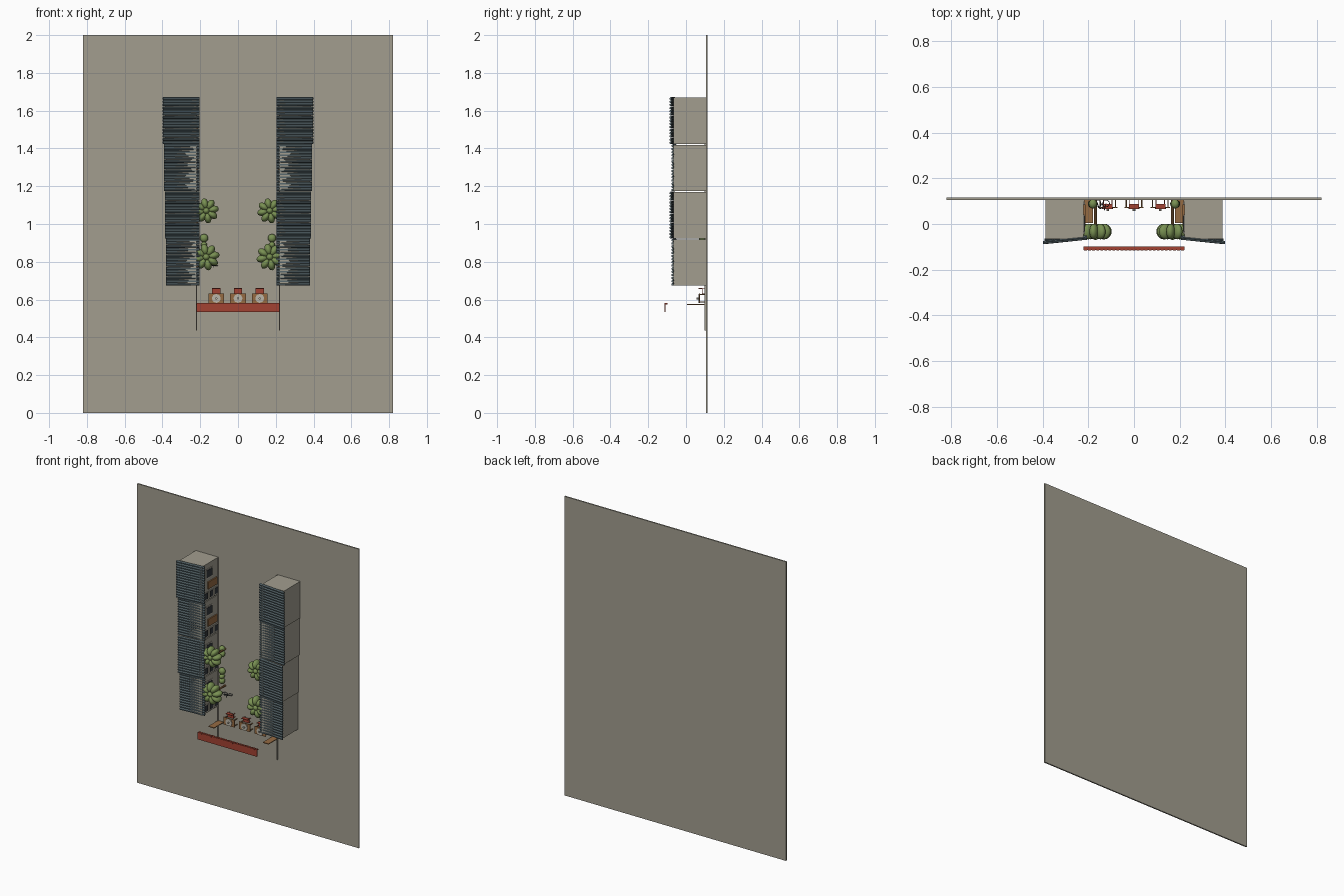
import bpy
import bmesh
from math import pi, cos, sin
from mathutils import Matrix, Vector

if "Cube" in bpy.data.objects:
    bpy.data.objects.remove(bpy.data.objects["Cube"])


def material(name, r, g, b):
    m = bpy.data.materials.new(name)
    m.use_nodes = True
    m.diffuse_color = (r, g, b, 1)
    m.node_tree.nodes["Principled BSDF"].inputs["Base Color"].default_value = (r, g, b, 1)
    return m


STONE = material("warm grey stone", .36, .34, .275)
SLATE = material("blue grey tile", .10, .14, .155)
GREEN = material("leaf green", .19, .28, .085)
RED = material("brick red", .36, .055, .032)
WOOD = material("brown wood", .30, .145, .055)
DARK = material("dark glass", .035, .04, .045)
PALE = material("pale cloth", .5, .47, .4)


class Part:
    """Collects primitives into one mesh object."""

    def __init__(self, name, mat, smooth=False):
        self.name, self.mat, self.smooth = name, mat, smooth
        self.bm = bmesh.new()

    def box(self, x0, x1, y0, y1, z0, z1):
        size = Matrix.Diagonal((abs(x1 - x0), abs(y1 - y0), abs(z1 - z0), 1))
        mid = Matrix.Translation(((x0 + x1) / 2, (y0 + y1) / 2, (z0 + z1) / 2))
        bmesh.ops.create_cube(self.bm, size=1, matrix=mid @ size)

    def rod(self, a, b, r, sides=6):
        a, b = Vector(a), Vector(b)
        d = b - a
        turn = d.to_track_quat('Z', 'Y').to_matrix().to_4x4()
        bmesh.ops.create_cone(self.bm, cap_ends=True, segments=sides, radius1=r, radius2=r,
                              depth=d.length, matrix=Matrix.Translation((a + b) / 2) @ turn)

    def blob(self, centre, radii, spin=0):
        m = Matrix.Translation(centre) @ Matrix.Rotation(spin, 4, 'Y') @ Matrix.Diagonal((*radii, 1))
        bmesh.ops.create_icosphere(self.bm, subdivisions=3, radius=1, matrix=m)

    def done(self):
        mesh = bpy.data.meshes.new(self.name)
        self.bm.to_mesh(mesh)
        self.bm.free()
        mesh.materials.append(self.mat)
        if self.smooth:
            for p in mesh.polygons:
                p.use_smooth = True
        ob = bpy.data.objects.new(self.name, mesh)
        bpy.context.collection.objects.link(ob)


# Ground slab
ground = Part("ground", STONE)
ground.box(-.82, .82, .106, .115, 0, 2)
ground.done()

# Two rows of four houses
STEP = .25
START = .672
for side, s in (("right", -1), ("left", 1)):
    walls = Part(side + "_house_walls", STONE)
    base = Part(side + "_roof_base", SLATE)
    tiles = Part(side + "_roof_tiles", SLATE)
    doors = Part(side + "_doors", WOOD)
    windows = Part(side + "_windows", DARK)
    frames = Part(side + "_window_frames", PALE)
    for i in range(4):
        z = START + i * STEP
        lift = .01 * (i % 2)
        outer = .38 + .006 * i
        walls.box(s * .22, s * (outer - .012), -.065, .107, z + .002, z + STEP - .003)
        # Sloping roof with rounded tile rows
        a = Vector((s * .205, -.058 - lift / 2, z))
        b = Vector((s * outer, -.072 - lift, z))
        rows = 15
        for k in range(rows):
            up = Vector((0, 0, STEP * (k + .5) / rows))
            tiles.rod(a + up, b + up, .0066)
        for k in range(rows * 2):
            if k % 2:
                up = Vector((0, .003, STEP * (k // 2 + 1) / rows - .004))
                base.rod(a + up, b + up, .005, 4)
        # Inward-facing doors, windows and frames
        doors.box(s * .212, s * .222, -.01, .085, z + .078, z + .125)
        windows.box(s * .215, s * .222, -.025, .035, z + .155, z + .205)
        frames.box(s * .217, s * .222, -.032, .042, z + .148, z + .212)
        for y in (-.04, .015, .065):
            windows.box(s * .215, s * .222, y, y + .03, z + .015, z + .055)
            frames.box(s * .217, s * .222, y - .005, y + .035, z + .01, z + .06)
    for part in (walls, base, tiles, doors, windows, frames):
        part.done()

    # Kerb along the houses
    kerb = Part(side + "_kerb", STONE)
    kerb.box(s * .217, s * .222, .097, .107, .435, 1.67)
    kerb.done()

    # Gate panel
    gate = Part(side + "_gate_panel", WOOD)
    gate.box(s * .18, s * .222, .005, .106, .572, .577)
    gate.done()

    # Trees with lobed crowns
    for n, (z, r) in enumerate(((.825, .07), (1.07, .066))):
        crown = Part(f"{side}_tree_crown_{n + 1}", GREEN, True)
        x = s * .168
        for k in range(8):
            t = k * pi / 4 + .2
            crown.blob((x + cos(t) * r * .56, -.033, z + sin(t) * r * .56),
                       (r * .46, .034, r * .29), -t)
        crown.blob((x, -.036, z), (r * .3, .034, r * .3))
        crown.done()
        trunk = Part(f"{side}_tree_trunk_{n + 1}", WOOD)
        trunk.rod((x, -.02, z), (x, .107, z), .006, 8)
        trunk.done()

    # Low bushes on the ground
    bushes = Part(side + "_bushes", GREEN, True)
    for z, r in ((.86, .019), (.89, .016), (.925, .022), (1.04, .02), (1.075, .018)):
        bushes.blob((s * .18, .088, z), (r, .02, r))
    bushes.done()

# Red gate roof with ribbed top
canopy = Part("gate_canopy", RED)
canopy.box(-.22, .22, -.114, -.108, .535, .582)
canopy.box(-.22, .22, -.112, -.098, .576, .58)
for k in range(25):
    x = -.212 + k * .424 / 24
    canopy.box(x - .006, x + .006, -.115, -.098, .575, .583)
canopy.done()

# Three tables, each with a red chair
for n, x in enumerate((-.115, 0, .115)):
    table = Part(f"table_{n + 1}", WOOD)
    table.box(x - .042, x + .042, .069, .074, .582, .632)
    for dx in (-.034, .034):
        for z in (.588, .626):
            table.rod((x + dx, .072, z), (x + dx, .107, z), .003)
    table.done()
    cloth = Part(f"table_cloth_{n + 1}", PALE)
    cloth.rod((x, .065, .606), (x, .07, .606), .024, 8)
    cloth.rod((x, .056, .606), (x, .066, .606), .006, 8)
    cloth.done()
    chair = Part(f"chair_{n + 1}", RED)
    chair.box(x - .022, x + .022, .084, .088, .63, .66)
    chair.box(x - .022, x + .022, .065, .088, .657, .661)
    for dx in (-.019, .019):
        for z in (.634, .657):
            chair.rod((x + dx, .086, z), (x + dx, .107, z), .002)
    chair.done()

# Parked bicycle
bike = Part("bicycle", DARK)
Z = .78
for cx in (-.16, -.122):
    ring = [(cx + .015 * cos(k * pi / 6), .09 + .015 * sin(k * pi / 6), Z) for k in range(12)]
    for k in range(12):
        bike.rod(ring[k - 1], ring[k], .0015, 4)
joints = [(-.16, .09, Z), (-.151, .068, Z), (-.129, .066, Z), (-.141, .09, Z), (-.151, .068, Z)]
for p, q in zip(joints, joints[1:]):
    bike.rod(p, q, .0015, 4)
bike.rod((-.122, .09, Z), (-.13, .06, Z), .0015, 4)
bike.rod((-.13, .06, Z - .01), (-.13, .06, Z + .01), .0015, 4)
bike.done()
